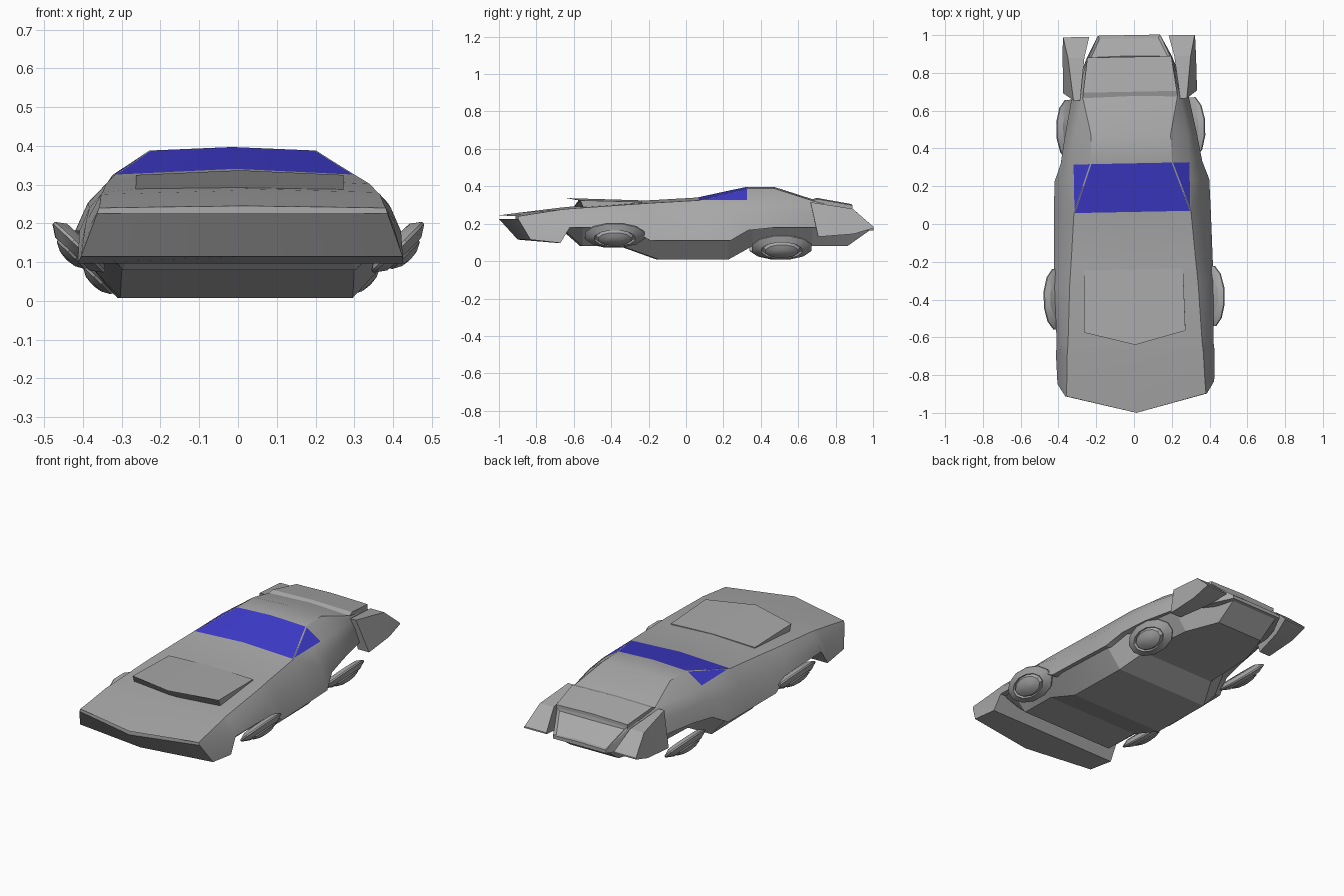
import bpy, bmesh, math
from mathutils import Matrix, Vector

if "Cube" in bpy.data.objects:
    bpy.data.objects.remove(bpy.data.objects["Cube"])


def material(name, rgb):
    m = bpy.data.materials.new(name)
    m.diffuse_color = (*rgb, 1)
    m.use_nodes = True
    m.node_tree.nodes["Principled BSDF"].inputs["Base Color"].default_value = m.diffuse_color
    return m


GREY = material("body grey", (0.40, 0.40, 0.40))
BLUE = material("window blue", (0.05, 0.045, 0.62))
# the whole car sits very slightly turned
TURN = Matrix.Translation((-0.007, 0, 0)) @ Matrix.Rotation(0.02, 4, 'Z')


def finish(name, bm, angle=25):
    bmesh.ops.recalc_face_normals(bm, faces=bm.faces)
    bm.transform(TURN)
    me = bpy.data.meshes.new(name)
    bm.to_mesh(me)
    bm.free()
    me.materials.append(GREY)
    me.materials.append(BLUE)
    ob = bpy.data.objects.new(name, me)
    bpy.context.collection.objects.link(ob)
    bpy.context.view_layer.objects.active = ob
    ob.select_set(True)
    bpy.ops.object.shade_smooth_by_angle(angle=math.radians(angle))
    ob.select_set(False)
    return ob


def loft(loops):
    """Closed loops of points joined into a capped solid."""
    bm = bmesh.new()
    rings = [[bm.verts.new(p) for p in loop] for loop in loops]
    n = len(rings[0])
    for a, b in zip(rings, rings[1:]):
        for i in range(n):
            j = (i + 1) % n
            bm.faces.new((a[i], a[j], b[j], b[i]))
    bm.faces.new(rings[0])
    bm.faces.new(rings[-1])
    bmesh.ops.remove_doubles(bm, verts=bm.verts, dist=0.0004)
    bmesh.ops.recalc_face_normals(bm, faces=bm.faces)
    return bm


def both(half):
    """Half section from top centre to bottom centre, mirrored to a loop."""
    return half + [(-x, y, z) for x, y, z in half[-2:0:-1]]


# Body: y centre, y side, top z, roof edge, shoulder, sill, side bulge
body = [
    (-1.0, -0.905, .245, (.37, .24), (.37, .24), (.375, .225), 0),
    (-.90, -0.84, .258, (.366, .25), (.366, .25), (.415, .115), .005),
    (-.68, -0.68, .285, (.36, .275), (.36, .275), (.42, .097), .015),
    (-.63, -0.63, .29, (.355, .28), (.355, .28), (.415, .18), .01),
    (-.32, -0.32, .318, (.34, .302), (.34, .302), (.42, .18), .015),
    (-.20, -0.20, .325, (.33, .31), (.33, .31), (.42, .11), .022),
    (.06, .06, .34, (.31, .325), (.31, .325), (.415, .11), .022),
    (.23, .23, .377, (.249, .365), (.31, .325), (.41, .11), .022),
    (.325, .325, .397, (.215, .388), (.31, .325), (.375, .165), .015),
    (.47, .47, .397, (.21, .388), (.30, .318), (.35, .18), .01),
    (.67, .67, .333, (.25, .324), (.265, .305), (.31, .18), .005),
    (.885, .885, .288, (.215, .282), (.22, .275), (.225, .16), 0),
    (1.0, 1.0, .187, (.165, .183), (.165, .183), (.165, .165), 0),
]
loops = []
for yc, ys, zt, r, s, w, bulge in body:
    mid = (s[0] + .4 * (w[0] - s[0]) + bulge, ys, s[1] + .4 * (w[1] - s[1]))
    loops.append(both([(0, yc, zt), (r[0], ys, r[1]), (s[0], ys, s[1]), mid,
                       (w[0], ys, w[1]), (0, yc, w[1])]))
bm = loft(loops)


def pick(test):
    return [f for f in bm.faces if test(f)]


# Windscreen and side windows, inset from the pillars
def glass(f):
    return all(.055 < v.co.y < .33 and v.co.z > .322 for v in f.verts)


screen = pick(lambda f: glass(f) and min(abs(v.co.x) for v in f.verts) < .01)
sides = [pick(lambda f: glass(f) and min(v.co.x * s for v in f.verts) > .2)
         for s in (1, -1)]
for group in [screen] + sides:
    bmesh.ops.inset_region(bm, faces=group, thickness=.004, use_even_offset=True)
    for f in group:
        f.material_index = 1
# Sunken rear panel
rear = pick(lambda f: all(v.co.y > .88 and v.co.z > .18 for v in f.verts)
            and min(abs(v.co.x) for v in f.verts) < .01)
bmesh.ops.inset_region(bm, faces=rear, thickness=.016, depth=-.01)
finish("body", bm)

# Underbody: y, bottom z, bottom half width, top z, top half width
belly = [
    (-.64, .15, .28, .185, .38), (-.56, .08, .30, .185, .40),
    (-.35, .08, .30, .185, .41), (-.15, .008, .30, .115, .40),
    (.22, .008, .30, .115, .39), (.35, .08, .24, .185, .34),
    (.67, .08, .22, .185, .30), (.86, .08, .15, .185, .20),
    (.99, .172, .15, .18, .16),
]
finish("underbody", loft([
    [(-xt, y, zt), (xt, y, zt), (xb, y, zb), (-xb, y, zb)]
    for y, zb, xb, zt, xt in belly]), 15)

# Hood scoop: wedge with an overhanging pointed front lip
finish("hood_scoop", loft([
    both([(0, -.64, .337), (.268, -.57, .325), (.268, -.555, .288), (0, -.60, .290)]),
    both([(0, -.24, .325), (.262, -.24, .316), (.262, -.24, .300), (0, -.24, .305)]),
]), 15)

# Rear deck spoiler: y, half width, top z, bottom z
finish("rear_spoiler", loft([
    both([(0, y, zt + .006), (x, y, zt), (x, y, zb), (0, y, zb)])
    for y, x, zt, zb in [(.665, .252, .322, .30), (.70, .248, .332, .30),
                         (.885, .222, .299, .275)]]), 15)

# Tail fins: y top, y bottom, then inner/outer x and z at top and bottom
for side, label in ((1, "right"), (-1, "left")):
    fin = [
        (.66, .70, .265, .30, .315, .285, .355, .13),
        (.885, .89, .238, .325, .28, .24, .353, .145),
        (.995, .995, .21, .348, .184, .21, .35, .176),
    ]
    finish(label + "_tail_fin", loft([
        [(side * xi, yt, zt), (side * xo, yt, zt),
         (side * xbo, yb, zb), (side * xbi, yb, zb)]
        for yt, yb, xi, xo, zt, xbi, xbo, zb in fin]), 15)


# Hover pods: domed oval discs facing out and down
def pod(name, side, centre):
    bm = loft([[(r * math.cos(a), r * math.sin(a), h)
                for a in [math.tau * (k + .5) / 12 for k in range(12)]]
               for r, h in [(.72, -.02), (1, -.002), (1, .006), (.68, .026),
                            (.62, .018), (.55, .032), (.3, .044), (.08, .047)]])
    t = math.radians(44)
    along = Vector((math.cos(t), 0, math.sin(t))) * .093
    out = Vector((math.sin(t), 0, -math.cos(t)))
    for v in bm.verts:
        p = Vector(centre) + along * v.co.x + Vector((0, .165 * v.co.y, 0)) + out * v.co.z
        v.co = (side * p.x, p.y, p.z)
    finish(name, bm, 30)


for side, label in ((1, "right"), (-1, "left")):
    pod(label + "_front_pod", side, (.41, -.39, .14))
    pod(label + "_rear_pod", side, (.325, .505, .075))
